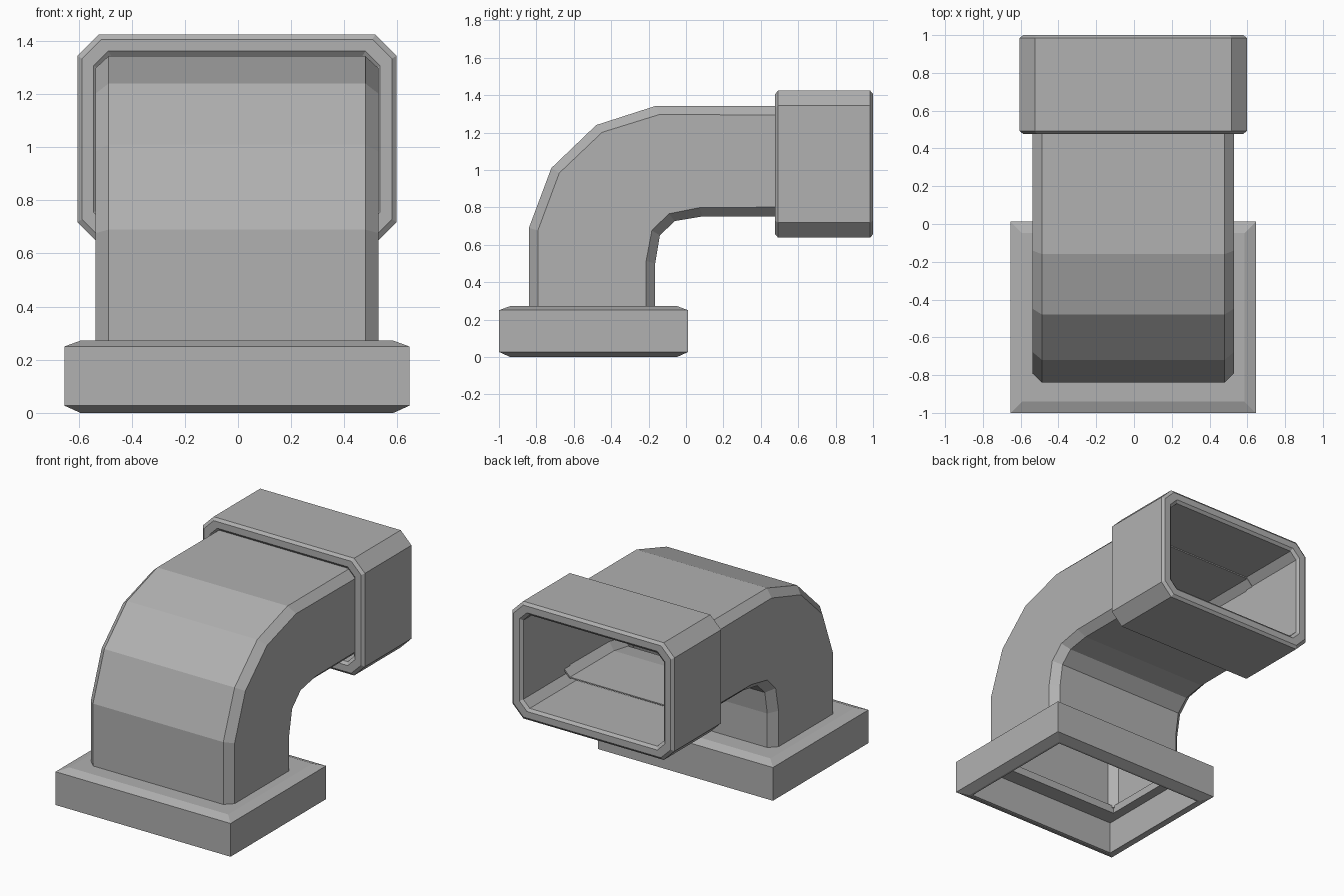
import bpy
from mathutils import Vector

if "Cube" in bpy.data.objects:
    bpy.data.objects.remove(bpy.data.objects["Cube"])

CX = -0.004  # the duct sits a hair left of centre

grey = bpy.data.materials.new("mid_grey")
grey.diffuse_color = (0.44, 0.44, 0.44, 1)
grey.use_nodes = True
grey.node_tree.nodes["Principled BSDF"].inputs["Base Color"].default_value = grey.diffuse_color


def section(a, b, half, cut, inset=0.0):
    """Corner-cut rectangle spanning points a-b (y, z), and CX +- half in x."""
    a, b = Vector(a), Vector(b)
    d = (b - a).normalized()
    a, b, h = a + d * inset, b - d * inset, half - inset
    c = max(cut - inset * 0.4, 0.0)
    if cut == 0:
        pts = [(-h, a), (h, a), (h, b), (-h, b)]
    else:
        pts = [(-h + c, a), (h - c, a), (h, a + d * c), (h, b - d * c),
               (h - c, b), (-h + c, b), (-h, b - d * c), (-h, a + d * c)]
    return [(CX + x, p.x, p.y) for x, p in pts]


def loft(name, rings):
    """Skin a list of rings; the last joins the first, giving a hollow wall."""
    n, m = len(rings[0]), len(rings)
    verts = [p for r in rings for p in r]
    faces = [(i * n + j, i * n + (j + 1) % n,
              (i + 1) % m * n + (j + 1) % n, (i + 1) % m * n + j)
             for i in range(m) for j in range(n)]
    me = bpy.data.meshes.new(name)
    me.from_pydata(verts, [], faces)
    me.materials.append(grey)
    ob = bpy.data.objects.new(name, me)
    bpy.context.collection.objects.link(ob)
    bpy.context.view_layer.objects.active = ob
    bpy.ops.object.mode_set(mode='EDIT')
    bpy.ops.mesh.select_all(action='SELECT')
    bpy.ops.mesh.normals_make_consistent(inside=False)
    bpy.ops.object.mode_set(mode='OBJECT')
    return ob


# Bent duct: (inside of bend, outside of bend) pairs along the path
path = [((-0.165, 0.255), (-0.84, 0.255)), ((-0.165, 0.50), (-0.84, 0.69)),
        ((-0.14, 0.65), (-0.72, 1.01)), ((-0.06, 0.727), (-0.48, 1.24)),
        ((0.09, 0.752), (-0.16, 1.343)), ((0.55, 0.752), (0.55, 1.343))]
outer = [section(a, b, 0.533, 0.05) for a, b in path]
inner = [section(a, b, 0.533, 0.05, 0.008) for a, b in path]
loft("bent_duct", outer + inner[::-1])

# Collar: open sleeve with bevelled rims; (y, inset) profile
profile = [(0.477, 0.018), (0.492, 0), (0.985, 0), (1.0, 0.018),
           (1.0, 0.062), (0.985, 0.08), (0.492, 0.08), (0.477, 0.062)]
loft("collar", [section((y, 0.638), (y, 1.424), 0.601, 0.08, i)
                for y, i in profile])

# Base flange: bevelled hollow plinth; (z, inset) profile
profile = [(0.22, 0.075), (0, 0.075), (0, 0.06), (0.027, 0),
           (0.25, 0), (0.272, 0.06)]
rings = [section((-1.0, z), (0.012, z), 0.649, 0, i) for z, i in profile]
hole = [section((-0.815, z), (-0.19, z), 0.508, 0) for z in (0.272, 0.22)]
loft("base_flange", rings + hole)
